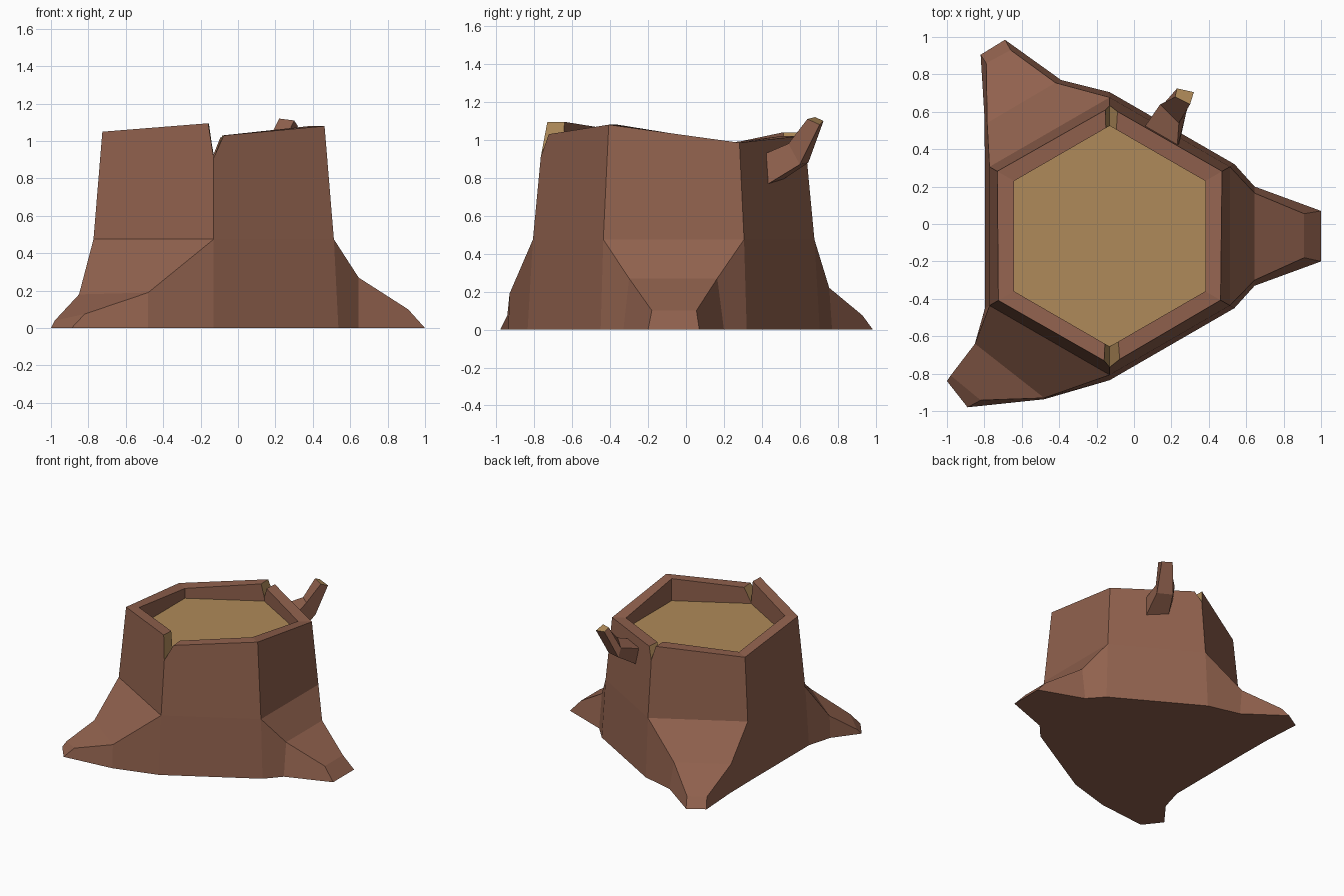
import bpy, bmesh
from math import sin, cos, radians
from mathutils import Vector

if "Cube" in bpy.data.objects:
    bpy.data.objects.remove(bpy.data.objects["Cube"])

CX, CY = -0.13, -0.065


def material(name, color):
    m = bpy.data.materials.new(name)
    m.diffuse_color = (*color, 1)
    m.use_nodes = True
    m.node_tree.nodes["Principled BSDF"].inputs["Base Color"].default_value = m.diffuse_color
    return m


BARK = material("bark", (0.28, 0.12, 0.075))
WOOD = material("cut_wood", (0.43, 0.255, 0.10))


def finish(bm, name):
    bmesh.ops.remove_doubles(bm, verts=bm.verts, dist=0.0005)
    bmesh.ops.recalc_face_normals(bm, faces=bm.faces)
    me = bpy.data.meshes.new(name)
    bm.to_mesh(me)
    bm.free()
    me.materials.append(BARK)
    me.materials.append(WOOD)
    ob = bpy.data.objects.new(name, me)
    bpy.context.collection.objects.link(ob)


def face(bm, pts, mat=0):
    f = bm.faces.new([bm.verts.new(p) for p in pts])
    f.material_index = mat


def hexpoint(t, r, z):
    """Point on a hexagon; t = corner number + fraction along the side."""
    def corner(k):
        a = radians(-90 + 60 * k)
        return Vector((CX + r * cos(a), CY + r * sin(a), z))
    k = int(t)
    return corner(k).lerp(corner(k + 1), t - k)


# Trunk: uneven rim with a notch at the front and back corners
MID, R_BASE, R_MID, R_IN, FLOOR = 0.475, 0.77, 0.742, 0.59, 0.90
rim = [(0, 0.91), (0.09, 1.03), (1, 1.08), (2, 0.985), (2.93, 1.02),
       (3, 0.93), (3.04, 1.04), (4, 0.98), (5, 1.05), (5.95, 1.095), (6, 0.91)]
notch_segments = (0, 4, 5, 9)


def outer(t, z):
    return hexpoint(t, R_MID - 0.095 * (z - MID), z)


# Roots: side -> (left, right) chains of ground mid, ground tip, top mid, top tip
roots = {
    1: (((0.645, -0.33, 0), (1.0, -0.20, 0), (0.645, -0.30, 0.27), (0.91, -0.18, 0.10)),
        ((0.645, 0.20, 0), (1.0, 0.07, 0), (0.645, 0.165, 0.27), (0.91, 0.055, 0.10))),
    3: (((-0.39, 0.77, 0), (-0.69, 0.985, 0), (-0.42, 0.755, 0.22), (-0.66, 0.93, 0.075)),
        ((-0.80, 0.58, 0), (-0.82, 0.905, 0), (-0.785, 0.54, 0.22), (-0.79, 0.86, 0.075))),
    5: (((-0.852, -0.645, 0), (-1.0, -0.84, 0), (-0.85, -0.64, 0.18), (-0.98, -0.81, 0.04)),
        ((-0.48, -0.937, 0), (-0.89, -0.98, 0), (-0.48, -0.93, 0.19), (-0.82, -0.942, 0.075))),
}

bm = bmesh.new()
ground = []
for k in range(6):
    b0, b1 = hexpoint(k, R_BASE, 0), hexpoint(k + 1, R_BASE, 0)
    m0, m1 = hexpoint(k, R_MID, MID), hexpoint(k + 1, R_MID, MID)
    top = [outer(t, z) for t, z in rim if k <= t <= k + 1]
    face(bm, [m0, m1] + top[::-1])
    ground.append(b0)
    if k in roots:
        (gl, tl, ml, el), (gr, tr, mr, er) = roots[k]
        for quad in ((m0, m1, mr, ml), (ml, mr, er, el), (el, er, tr, tl),
                     (b0, gl, ml, m0), (gl, tl, el, ml),
                     (b1, gr, mr, m1), (gr, tr, er, mr)):
            face(bm, quad)
        ground += [gl, tl, tr, gr]
    else:
        face(bm, [b0, b1, m1, m0])
face(bm, ground[::-1])

# Rim top, inner wall and sawn floor
for i, ((t0, z0), (t1, z1)) in enumerate(zip(rim, rim[1:])):
    i0, i1 = hexpoint(t0, R_IN, z0), hexpoint(t1, R_IN, z1)
    face(bm, [outer(t0, z0), outer(t1, z1), i1, i0], int(i in notch_segments))
    face(bm, [i0, i1, hexpoint(t1, R_IN, FLOOR), hexpoint(t0, R_IN, FLOOR)])
face(bm, [hexpoint(t, R_IN, FLOOR) for t, z in rim[:-1]], 1)
finish(bm, "stump_trunk")

# Broken branch: three four-sided rings, cut at the tip
rings = [
    [(0.05, 0.51, 0.93), (0.23, 0.40, 0.92), (0.24, 0.42, 0.76), (0.09, 0.51, 0.79)],
    [(0.14, 0.64, 0.96), (0.24, 0.54, 0.98), (0.28, 0.60, 0.87), (0.16, 0.645, 0.88)],
    [(0.22, 0.68, 1.12), (0.30, 0.64, 1.11), (0.32, 0.705, 1.08), (0.23, 0.725, 1.10)],
]
bm = bmesh.new()
for a, b in zip(rings, rings[1:]):
    for i in range(4):
        j = (i + 1) % 4
        face(bm, [a[i], a[j], b[j], b[i]])
face(bm, rings[0][::-1])
face(bm, rings[-1], 1)
finish(bm, "broken_branch")
